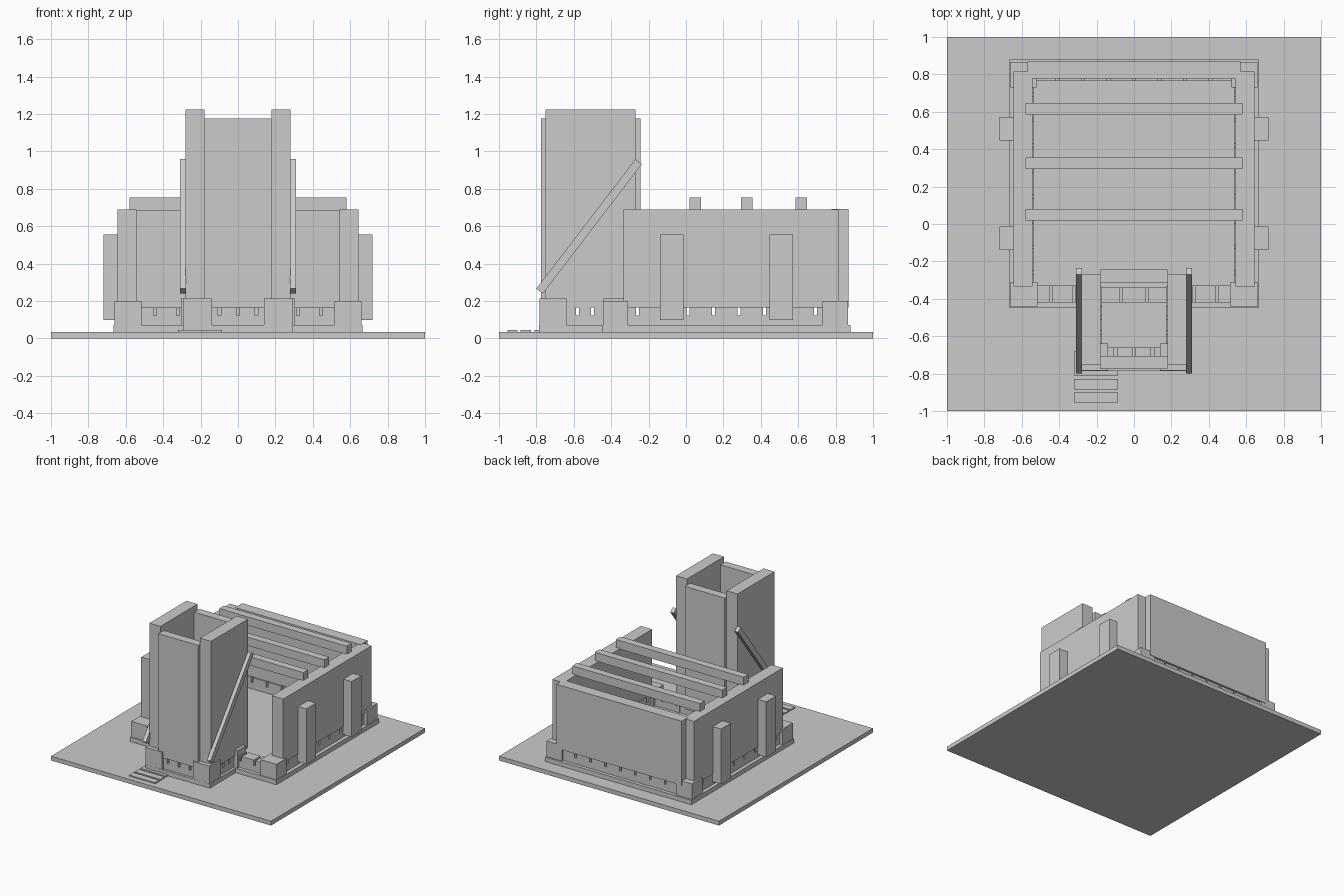
import bpy
import math
from mathutils import Matrix, Vector

cube = bpy.data.objects.get("Cube")
if cube:
    bpy.data.objects.remove(cube, do_unlink=True)

stone = bpy.data.materials.new("plain grey")
stone.use_nodes = True
GREY = (0.6, 0.6, 0.6, 1)
stone.diffuse_color = GREY
stone.node_tree.nodes["Principled BSDF"].inputs["Base Color"].default_value = GREY


def box(name, x, y, z):
    """Box from (low, high) pairs on each axis."""
    bpy.ops.mesh.primitive_cube_add(size=1)
    ob = bpy.context.object
    ob.name = name
    size = [b - a for a, b in (x, y, z)]
    mid = [(a + b) / 2 for a, b in (x, y, z)]
    ob.data.transform(Matrix.Translation(mid) @ Matrix.Diagonal((*size, 1)))
    ob.data.materials.append(stone)
    return ob


def pair(name, x, y, z):
    """The same box on the left and, mirrored, on the right."""
    box("left_" + name, x, y, z)
    box("right_" + name, (-x[1], -x[0]), y, z)


GROUND, FLOOR, SILL, LINTEL = 0.035, 0.072, 0.122, 0.165


def skirt(name, axis, span, across, slots, mirrored=False):
    """Low wall along an axis, with narrow slots through its upper half."""
    put = pair if mirrored else box

    def piece(label, run, z):
        x, y = (run, across) if axis == "x" else (across, run)
        put(label, x, y, z)

    piece(name + "_footing", span, (FLOOR, SILL))
    start = span[0]
    for s in slots + [None]:
        end = span[1] if s is None else s - 0.008
        piece(name + "_block", (start, end), (SILL, LINTEL))
        if s is not None:
            start = s + 0.008


# Ground slab and plinths
box("ground_slab", (-1, 1), (-1, 1), (0, GROUND))
box("hall_plinth", (-0.665, 0.665), (-0.45, 0.88), (GROUND, FLOOR))
box("tower_plinth", (-0.293, 0.293), (-0.785, -0.45), (GROUND, FLOOR))

# Entrance steps
for y in ((-0.955, -0.9), (-0.885, -0.83), (-0.81, -0.68)):
    box("step", (-0.32, -0.085), y, (GROUND, 0.045))

# Hall corner blocks and low walls
pair("front_corner_block", (0.515, 0.66), (-0.445, -0.31), (FLOOR, 0.2))
pair("back_corner_block", (0.52, 0.66), (0.73, 0.867), (FLOOR, 0.2))
pitch = 0.136
skirt("side_skirt", "y", (-0.31, 0.73), (0.535, 0.635),
      [-0.26 + pitch * i for i in range(8)], True)
skirt("back_skirt", "x", (-0.52, 0.52), (0.765, 0.852),
      [pitch * (i - 3) for i in range(7)])
skirt("front_skirt", "x", (0.29, 0.515), (-0.42, -0.33), [0.32, 0.445], True)

# Hall walls, buttresses and roof beams
pair("hall_side_wall", (0.543, 0.645), (-0.335, 0.815), (LINTEL, 0.69))
box("hall_back_wall", (-0.57, 0.57), (0.778, 0.87), (LINTEL, 0.692))
for y in ((-0.14, -0.013), (0.447, 0.572)):
    pair("buttress", (0.64, 0.72), y, (0.1, 0.555))
for y in (0.05, 0.325, 0.617):
    box("roof_beam", (-0.58, 0.58), (y - 0.031, y + 0.031), (0.685, 0.755))

# Tower corner blocks and low walls
pair("tower_front_corner_block", (0.14, 0.291), (-0.784, -0.64), (FLOOR, 0.215))
pair("tower_back_corner_block", (0.17, 0.305), (-0.44, -0.335), (FLOOR, 0.215))
skirt("tower_front_skirt", "x", (-0.14, 0.14), (-0.765, -0.66), [-0.1, 0, 0.1])
skirt("tower_side_skirt", "y", (-0.64, -0.44), (0.17, 0.272), [-0.58, -0.5], True)
skirt("tower_back_skirt", "x", (-0.17, 0.17), (-0.42, -0.34), [-0.07, 0.07])

# Tower walls
pair("tower_side_wall", (0.18, 0.28), (-0.75, -0.27), (LINTEL, 1.225))
box("tower_front_wall", (-0.18, 0.18), (-0.775, -0.705), (LINTEL, 1.175))
box("tower_back_wall", (-0.18, 0.18), (-0.312, -0.243), (LINTEL, 1.175))

# Sloping braces on the tower sides
low, high = Vector((0, -0.783, 0.253)), Vector((0, -0.253, 0.945))
run = high - low
for side, x in (("left", 0.293), ("right", -0.293)):
    brace = box(side + "_brace", (-0.016, 0.016),
                (-run.length / 2, run.length / 2), (-0.022, 0.022))
    brace.rotation_euler.x = math.atan2(run.z, run.y)
    brace.location = (low + high) / 2 + Vector((x, 0, 0))
